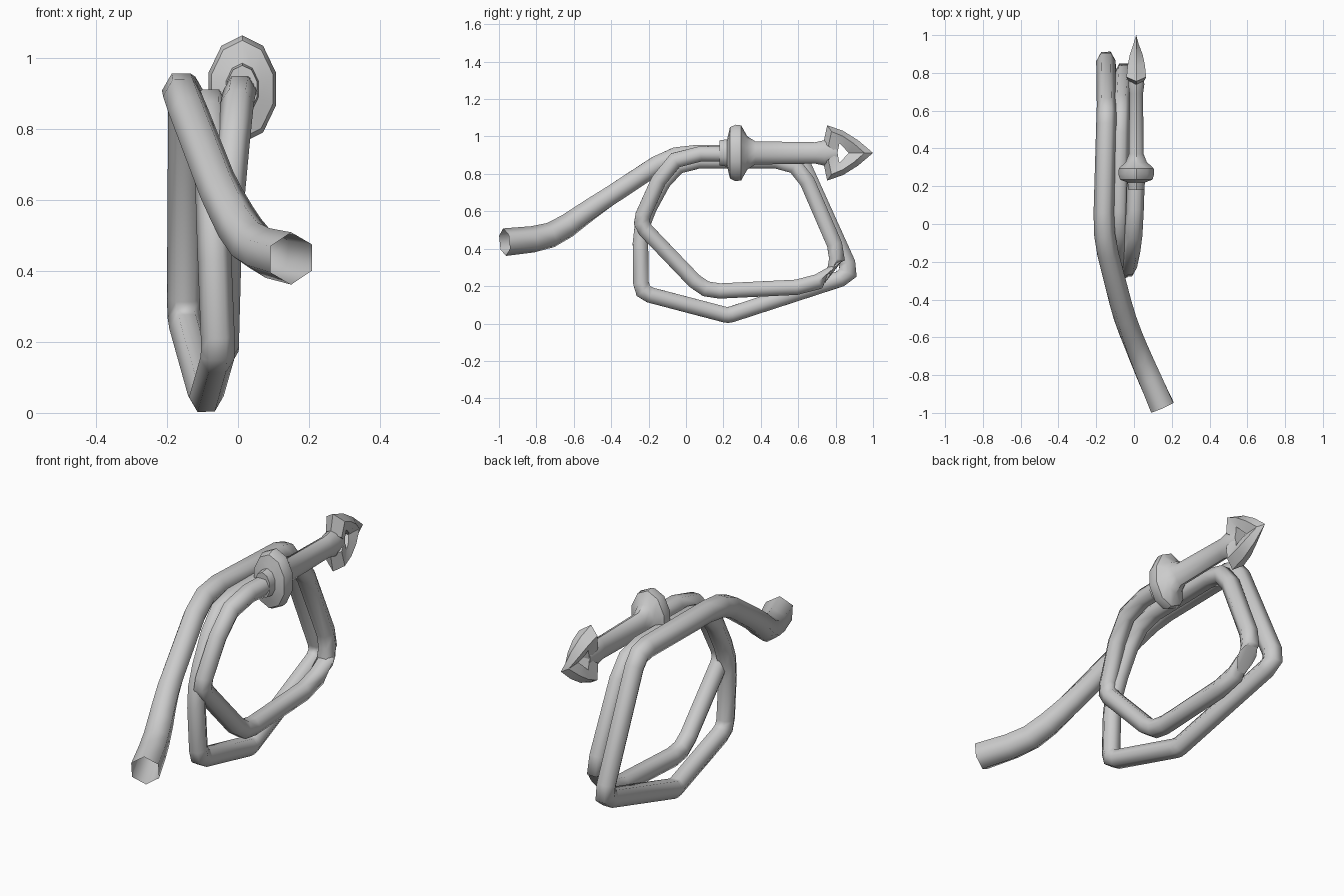
import bpy, bmesh, math
from mathutils import Vector

if "Cube" in bpy.data.objects:
    bpy.data.objects.remove(bpy.data.objects["Cube"])

CX, CZ = 0.012, 0.912      # nozzle axis
SQUASH = 0.66              # nozzle is narrower in x than in z


def finish(name, bm, angle):
    bmesh.ops.recalc_face_normals(bm, faces=bm.faces)
    me = bpy.data.meshes.new(name)
    bm.to_mesh(me)
    bm.free()
    ob = bpy.data.objects.new(name, me)
    bpy.context.collection.objects.link(ob)
    bpy.ops.object.select_all(action='DESELECT')
    ob.select_set(True)
    bpy.context.view_layer.objects.active = ob
    bpy.ops.object.shade_smooth_by_angle(angle=math.radians(angle))
    return ob


def skin(bm, rings):
    """Bridge equal-sized point rings with quads."""
    vr = [[bm.verts.new(p) for p in r] for r in rings]
    n = len(vr[0])
    for a, b in zip(vr, vr[1:]):
        for i in range(n):
            j = (i + 1) % n
            bm.faces.new((a[i], a[j], b[j], b[i]))
    return vr


def round_corners(corners):
    """Replace each inner corner (x, y, z, reach) by a three-point bend."""
    c = [Vector(p[:3]) for p in corners]
    out = [c[0]]
    for i in range(1, len(c) - 1):
        d = corners[i][3]
        a = c[i] + (c[i - 1] - c[i]).normalized() * d
        b = c[i] + (c[i + 1] - c[i]).normalized() * d
        out += [a, (a + 2 * c[i] + b) / 4, b]
    return out + [c[-1]]


# hose: from the nozzle, twice round, out to the wider open end
pts = round_corners([
    (.01, .24, .905, 0), (0, -.08, .91, .16), (-.035, -.25, .535, .05),
    (-.045, .1, .17, .08), (-.045, .72, .2, .13), (-.055, .83, .34, .09),
    (-.07, .6, .87, .12), (-.08, -.06, .87, .13), (-.07, -.245, .53, .1),
    (-.055, -.24, .165, .05), (-.09, .225, .043, .02), (-.15, .89, .26, .07),
    (-.145, .6, .9, .07), (-.163, -.06, .91, .12), (-.05, -.5, .62, .1),
    (.04, -.72, .46, .11), (.15, -.97, .435, 0)])
N = len(pts)
rings = []
for k, p in enumerate(pts):
    d1 = (p - pts[k - 1]) if k else (pts[1] - p)
    d2 = (pts[k + 1] - p) if k < N - 1 else d1
    d1, d2 = d1.normalized(), d2.normalized()
    t = (d1 + d2).normalized()
    miter = 1 / max(t.dot(d1), 0.7)
    u = (Vector((1, 0, 0)) - t * t.x).normalized()
    v = t.cross(u)
    tw = math.radians(30) * max(0, (k - (N - 7)) / 6)
    r = .047 + .027 * (k / (N - 1)) ** 6
    rings.append([p + u * r * math.cos(tw + math.pi / 3 * i)
                  + v * r * miter * math.sin(tw + math.pi / 3 * i) for i in range(6)])
bm = bmesh.new()
skin(bm, rings)
finish("hose", bm, 65)

# nozzle barrel with collar and flange: squashed lathe along y (y, radius)
profile = [(.18, .067), (.22, .073), (.235, .137), (.265, .151), (.295, .147),
           (.327, .09), (.37, .062), (.69, .057), (.74, .068), (.81, .05)]
bm = bmesh.new()
vr = skin(bm, [[(CX + SQUASH * r * math.cos(math.tau * (i + .5) / 10), y,
                 CZ + r * math.sin(math.tau * (i + .5) / 10)) for i in range(10)]
               for y, r in profile])
bm.faces.new(vr[0])
bm.faces.new(vr[-1])
finish("nozzle_barrel", bm, 40)

# spear-shaped tip with an open window: two mirrored claws from root to point
# outer y, outer offset, inner y, inner offset, half width
claw = [(.735, .055, .81, 0, .045), (.755, .148, .82, .052, .052),
        (.84, .118, .838, .035, .046), (.92, .068, .853, .018, .034),
        (1, 0, .87, 0, .012)]
bm = bmesh.new()
for s in (1, -1):
    rings = []
    for yo, zo, yi, zi, w in claw:
        ym, zm = yo * .65 + yi * .35, zo * .65 + zi * .35
        rings.append([(CX, yo, CZ + s * zo),
                      (CX + w, ym, CZ + s * zm),
                      (CX + w * .6, yi, CZ + s * zi),
                      (CX - w * .6, yi, CZ + s * zi),
                      (CX - w, ym, CZ + s * zm)])
    vr = skin(bm, rings)
    bm.faces.new(vr[0])
    bm.faces.new(vr[-1])
finish("nozzle_tip", bm, 40)
